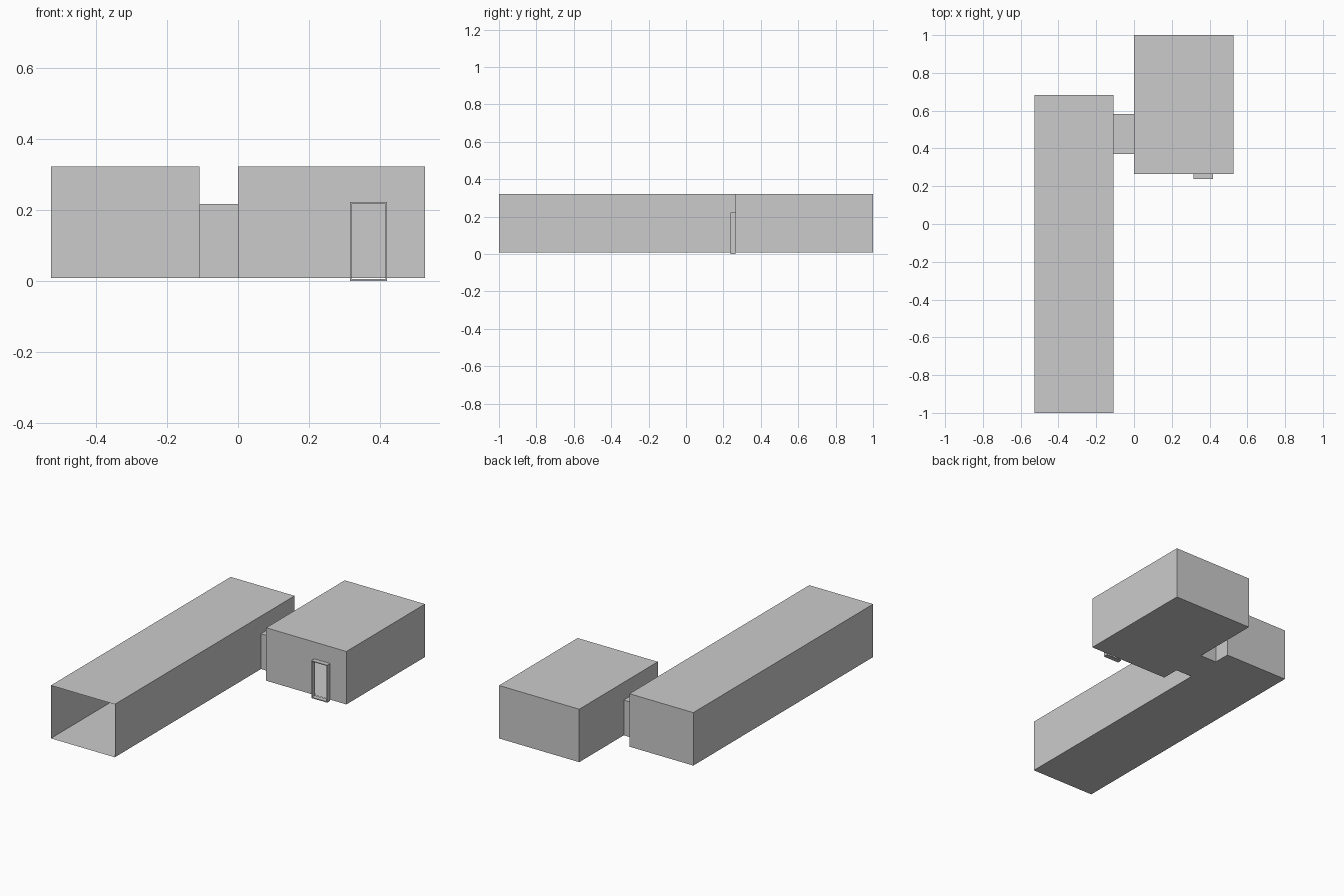
import bpy, bmesh

if "Cube" in bpy.data.objects:
    bpy.data.objects.remove(bpy.data.objects["Cube"])

Z0, ROOF, DOOR = 0.008, 0.322, 0.217   # floor, roof and doorway heights


def finish(name, bm):
    bmesh.ops.remove_doubles(bm, verts=bm.verts, dist=1e-5)
    bmesh.ops.recalc_face_normals(bm, faces=bm.faces)
    me = bpy.data.meshes.new(name)
    bm.to_mesh(me)
    bm.free()
    ob = bpy.data.objects.new(name, me)
    bpy.context.collection.objects.link(ob)
    return ob


def shell(name, x, y, z, open_sides="", holes={}):
    """Thin-walled box; sides are W E S N, holes maps a side to a doorway span."""
    bm = bmesh.new()

    def quad(pts):
        bm.faces.new([bm.verts.new(p) for p in pts])

    for h in z:  # floor and roof
        quad([(x[0], y[0], h), (x[1], y[0], h), (x[1], y[1], h), (x[0], y[1], h)])
    walls = {"W": (x[0], y, True), "E": (x[1], y, True),
             "S": (y[0], x, False), "N": (y[1], x, False)}
    for side, (pos, (a, b), along_y) in walls.items():
        if side in open_sides:
            continue

        def point(u, h):
            return (pos, u, h) if along_y else (u, pos, h)

        outline = [(a, z[0]), (b, z[0]), (b, z[1]), (a, z[1])]
        if side in holes:  # wall notched around a doorway
            c, d = holes[side]
            outline[1:1] = [(c, z[0]), (c, DOOR), (d, DOOR), (d, z[0])]
        quad([point(u, h) for u, h in outline])
    return finish(name, bm)


passage_y = (0.37, 0.583)
door_x = (0.319, 0.415)

# Long hall, open at the front end
shell("long_hall", (-0.527, -0.108), (-1, 0.684), (Z0, ROOF), "S", {"E": passage_y})
# Low passage joining hall and room
shell("passage", (-0.108, 0), passage_y, (Z0, DOOR), "WE")
# Square room with a doorway at the front
shell("room", (0, 0.526), (0.264, 1), (Z0, ROOF), "",
      {"W": passage_y, "S": door_x})

# Door frame: a rectangular ring pulled out from the room wall
bm = bmesh.new()
t = 0.004
rings = []
for yy in (0.237, 0.264):
    for x0, x1, z0, z1 in ((door_x[0] - t, door_x[1] + t, 0, DOOR + 0.005),
                           (door_x[0], door_x[1], 0.006, DOOR)):
        rings.append([bm.verts.new(p) for p in
                      ((x0, yy, z0), (x1, yy, z0), (x1, yy, z1), (x0, yy, z1))])
for r, s in ((0, 1), (1, 3), (3, 2), (2, 0)):
    for i in range(4):
        j = (i + 1) % 4
        bm.faces.new((rings[r][i], rings[r][j], rings[s][j], rings[s][i]))
finish("door_frame", bm)
